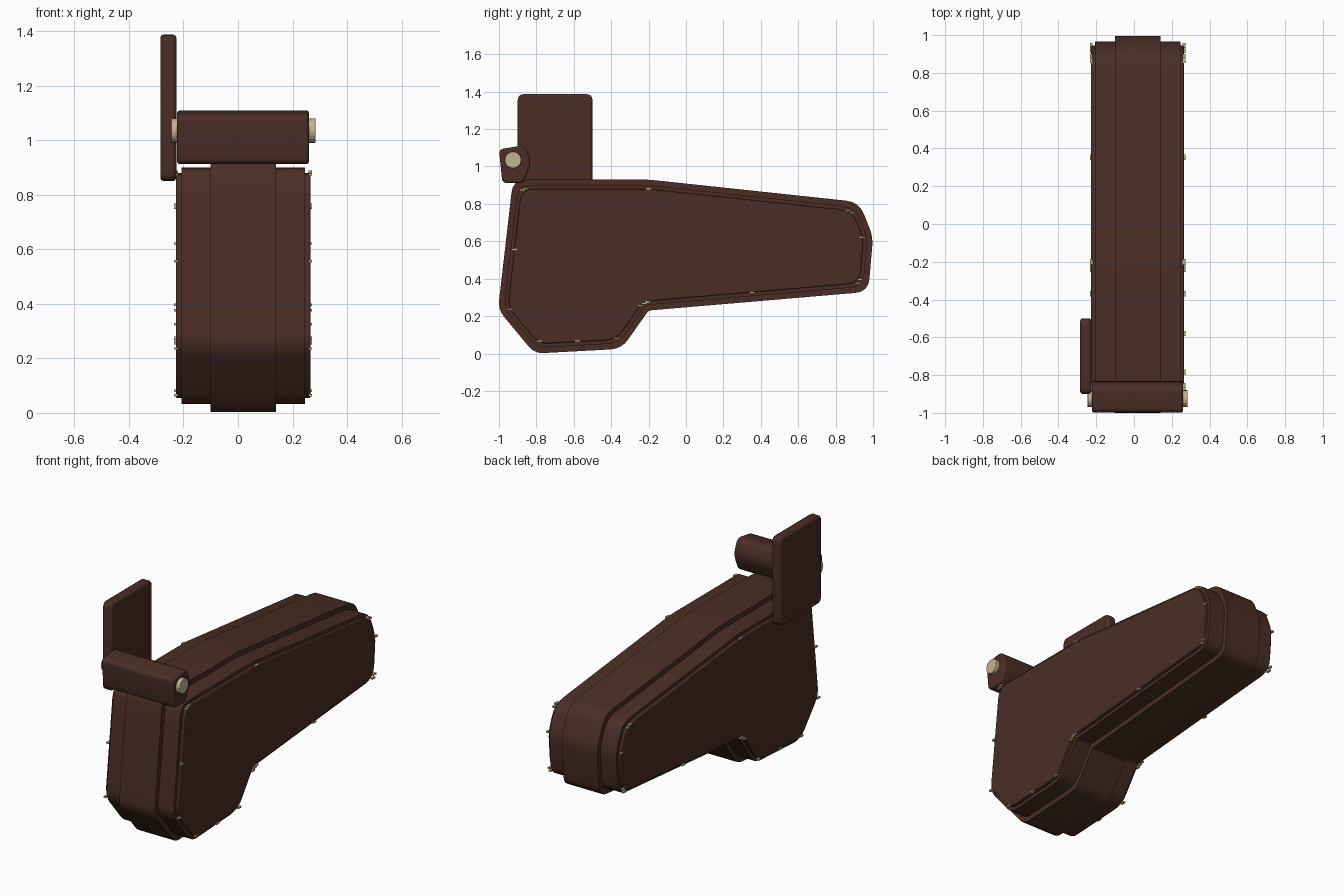
import bpy
import bmesh
import math
from mathutils import Vector

if "Cube" in bpy.data.objects:
    bpy.data.objects.remove(bpy.data.objects["Cube"], do_unlink=True)


def make_material(name, rgb):
    mat = bpy.data.materials.new(name)
    mat.use_nodes = True
    mat.diffuse_color = (*rgb, 1)
    mat.node_tree.nodes["Principled BSDF"].inputs["Base Color"].default_value = (*rgb, 1)
    return mat


LEATHER = make_material("dark brown leather", (0.069, 0.027, 0.0185))
METAL = make_material("pale brass", (0.55, 0.45, 0.28))


def finish(name, bm, mat, bevel=0.0):
    bmesh.ops.recalc_face_normals(bm, faces=bm.faces)
    mesh = bpy.data.meshes.new(name)
    bm.to_mesh(mesh)
    bm.free()
    mesh.materials.append(mat)
    obj = bpy.data.objects.new(name, mesh)
    bpy.context.scene.collection.objects.link(obj)
    mesh.shade_smooth()
    mesh.set_sharp_from_angle(angle=math.radians(35))
    if bevel:
        mod = obj.modifiers.new("soft rim", "BEVEL")
        mod.width = bevel
        mod.segments = 2
        mod.limit_method = "ANGLE"
        mod.angle_limit = math.radians(60)
    return obj


def inset(points, amount):
    """Move every edge of a clockwise outline inward."""
    result = []
    for i, p in enumerate(points):
        a = (p - points[i - 1]).normalized()
        b = (points[(i + 1) % len(points)] - p).normalized()
        na, nb = Vector((a.y, -a.x)), Vector((b.y, -b.x))
        result.append(p + (na + nb) * amount / (1 + na.dot(nb)))
    return result


def rounded(points, trims, steps=4):
    """Replace each corner with a short curve."""
    result = []
    for i, p in enumerate(points):
        a = p + (points[i - 1] - p).normalized() * trims[i]
        b = p + (points[(i + 1) % len(points)] - p).normalized() * trims[i]
        for k in range(steps + 1):
            t = k / steps
            result.append(a * (1 - t) ** 2 + p * 2 * t * (1 - t) + b * t * t)
    return result


def slab(name, outline, x0, x1, bevel=0.0):
    """Extrude a side outline across the width."""
    bm = bmesh.new()
    face = bm.faces.new([bm.verts.new((x0, p.x, p.y)) for p in outline])
    ext = bmesh.ops.extrude_face_region(bm, geom=[face])
    verts = [v for v in ext["geom"] if isinstance(v, bmesh.types.BMVert)]
    bmesh.ops.translate(bm, verts=verts, vec=(x1 - x0, 0, 0))
    return finish(name, bm, LEATHER, bevel)


def box(name, centre, size):
    bm = bmesh.new()
    bmesh.ops.create_cube(bm, size=1)
    for v in bm.verts:
        v.co = Vector(centre) + Vector(a * b for a, b in zip(v.co, size))
    return finish(name, bm, METAL)


# Body: three stepped layers sharing one outline
body = [Vector(p) for p in (
    (-0.925, 0.93), (-0.2, 0.93), (0.925, 0.81), (1.0, 0.625), (0.975, 0.33),
    (-0.2, 0.23), (-0.345, 0.025), (-0.81, 0.0), (-1.005, 0.235))]
trims = [0.07, 0.04, 0.07, 0.05, 0.07, 0.015, 0.06, 0.05, 0.05]
for name, amount, x0, x1, bevel in (
        ("centre_welt", 0.0, -0.10, 0.14, 0.0),
        ("middle_layer", 0.03, -0.207, 0.245, 0.0),
        ("side_panels", 0.05, -0.227, 0.265, 0.004)):
    slab(name, rounded(inset(body, amount), trims), x0, x1, bevel)

# Cross strap above the opening
strap = [Vector(p) for p in (
    (-1.0, 1.092), (-0.86, 1.115), (-0.825, 1.02), (-0.872, 0.912), (-0.982, 0.912))]
slab("cross_strap", rounded(strap, [0.025, 0.04, 0.04, 0.025, 0.025]), -0.223, 0.26, 0.009)

# Belt flap on the right side
flap = [Vector(p) for p in ((-0.9, 1.387), (-0.5, 1.387), (-0.5, 0.85), (-0.9, 0.85))]
slab("belt_flap", rounded(flap, [0.035] * 4), -0.285, -0.226, 0.012)

# Rivets at both ends of the strap
for name, x in (("right_rivet", -0.23), ("left_rivet", 0.268)):
    bm = bmesh.new()
    bmesh.ops.create_cone(bm, cap_ends=True, segments=20,
                          radius1=0.045, radius2=0.045, depth=0.032)
    for v in bm.verts:
        v.co = Vector((x + v.co.z, -0.925 + v.co.x, 1.035 + v.co.y))
    finish(name, bm, METAL, 0.003)

# Small stitches around both side panels
stitches = ((-0.875, 0.874), (-0.855, 0.884), (-0.2, 0.882), (0.867, 0.764), (0.887, 0.752),
            (0.945, 0.621), (0.93, 0.396), (0.92, 0.376), (0.354, 0.325),
            (-0.205, 0.275), (-0.222, 0.267), (-0.24, 0.255), (-0.37, 0.081),
            (-0.58, 0.065), (-0.785, 0.065), (-0.945, 0.236), (-0.92, 0.556))
for side, x in (("right", -0.227), ("left", 0.265)):
    for y, z in stitches:
        box(side + "_stitch", (x, y, z), (0.014, 0.028, 0.009))
